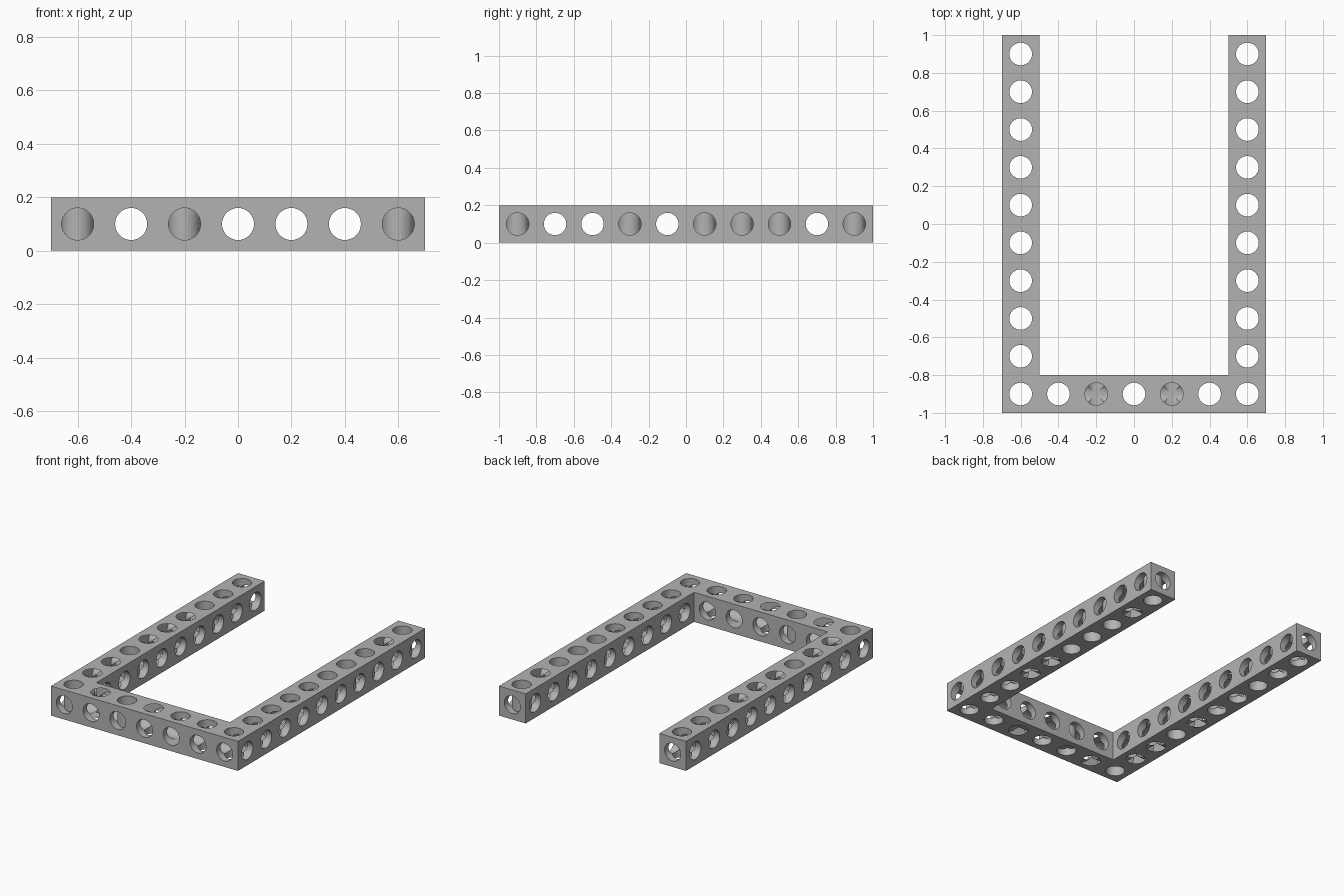
import bpy
import bmesh
import math
from mathutils import Matrix, Vector

cube = bpy.data.objects.get("Cube")
if cube:
    bpy.data.objects.remove(cube, do_unlink=True)

CELL = 0.2      # beam thickness and hole spacing
RADIUS = 0.06   # hole radius
HALF_W, HALF_L = 0.7, 1.0
MID = CELL / 2

grey = bpy.data.materials.new("beam grey")
grey.use_nodes = True
grey.diffuse_color = (0.45, 0.45, 0.45, 1)
grey.node_tree.nodes["Principled BSDF"].inputs["Base Color"].default_value = grey.diffuse_color


def add_object(name, bm):
    bmesh.ops.recalc_face_normals(bm, faces=bm.faces)
    mesh = bpy.data.meshes.new(name)
    bm.to_mesh(mesh)
    bm.free()
    mesh.materials.append(grey)
    obj = bpy.data.objects.new(name, mesh)
    bpy.context.collection.objects.link(obj)
    return obj


def bores(name, centres, axis, length):
    """One cutter made of parallel cylinders."""
    bm = bmesh.new()
    turn = Vector((0, 0, 1)).rotation_difference(Vector(axis)).to_matrix().to_4x4()
    for centre in centres:
        bmesh.ops.create_cone(bm, cap_ends=True, segments=32, radius1=RADIUS,
                              radius2=RADIUS, depth=length,
                              matrix=Matrix.Translation(centre) @ turn)
    return add_object(name, bm)


# U-shaped beam, extruded from its outline
inner_w, inner_y = HALF_W - CELL, CELL - HALF_L
right_side = [(HALF_W, -HALF_L), (HALF_W, HALF_L), (inner_w, HALF_L), (inner_w, inner_y)]
outline = right_side + [(-x, y) for x, y in reversed(right_side)]
bm = bmesh.new()
base = bm.faces.new([bm.verts.new((x, y, 0)) for x, y in outline])
top = bmesh.ops.extrude_face_region(bm, geom=[base])["geom"]
bmesh.ops.translate(bm, vec=(0, 0, CELL),
                    verts=[v for v in top if isinstance(v, bmesh.types.BMVert)])
beam = add_object("u_shaped_beam", bm)

# Rows of holes along each axis
columns = [(i - 3) * CELL for i in range(7)]
rows = [-HALF_L + MID + i * CELL for i in range(10)]
upright = [(x, y, MID) for x in columns for y in rows
           if abs(x) > inner_w or y < inner_y]
cutters = [
    bores("cross_bores", [(0, y, MID) for y in rows], (1, 0, 0), 2 * HALF_W + CELL),
    bores("long_bores", [(x, 0, MID) for x in columns], (0, 1, 0), 2 * HALF_L + CELL),
    bores("upright_bores", upright, (0, 0, 1), 2 * CELL),
]
for cutter in cutters:
    cutter.hide_render = True
    cut = beam.modifiers.new(cutter.name, 'BOOLEAN')
    cut.operation = 'DIFFERENCE'
    cut.solver = 'EXACT'
    cut.object = cutter

# Apply the cuts, then drop the cutters
bpy.context.view_layer.update()
evaluated = beam.evaluated_get(bpy.context.evaluated_depsgraph_get())
drilled = bpy.data.meshes.new_from_object(evaluated)
beam.modifiers.clear()
beam.data = drilled
for cutter in cutters:
    bpy.data.objects.remove(cutter, do_unlink=True)

# Smooth bores with sharp rims
bpy.ops.object.select_all(action='DESELECT')
beam.select_set(True)
bpy.context.view_layer.objects.active = beam
bpy.ops.object.shade_smooth_by_angle(angle=math.radians(30))
